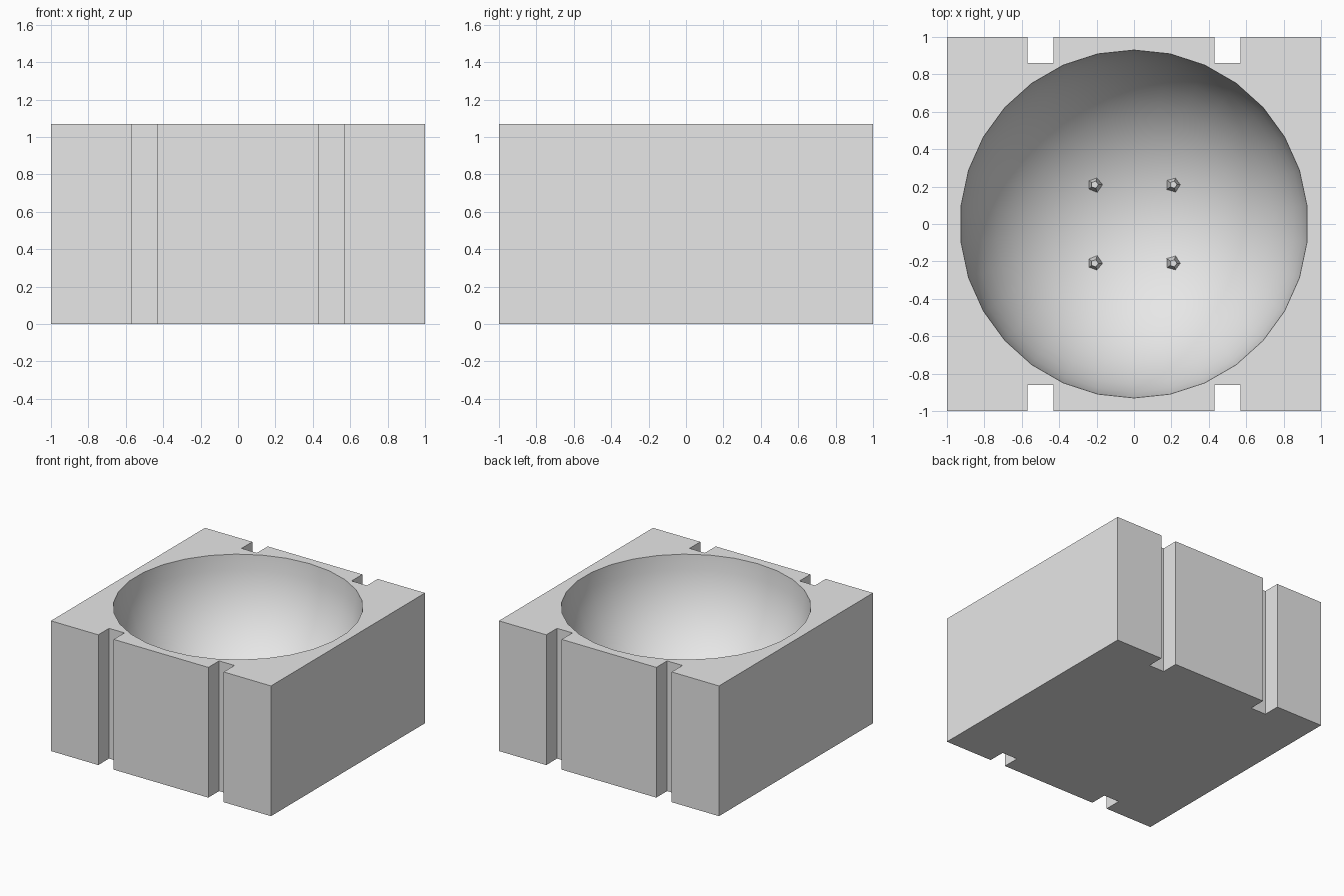
import bpy, bmesh, math

HEIGHT = 1.07
BOWL_R = 0.93
GROOVE_X, GROOVE_W, GROOVE_D = 0.5, 0.14, 0.14

cube = bpy.data.objects.get("Cube")
if cube:
    bpy.data.objects.remove(cube, do_unlink=True)

grey = bpy.data.materials.new("light_grey")
grey.use_nodes = True
grey.diffuse_color = (0.8, 0.8, 0.8, 1)
grey.node_tree.nodes["Principled BSDF"].inputs["Base Color"].default_value = (0.8, 0.8, 0.8, 1)


def add_object(name, bm):
    bmesh.ops.recalc_face_normals(bm, faces=bm.faces)
    mesh = bpy.data.meshes.new(name)
    bm.to_mesh(mesh)
    bm.free()
    mesh.materials.append(grey)
    obj = bpy.data.objects.new(name, mesh)
    bpy.context.collection.objects.link(obj)
    return obj


# Block: one notched outline, extruded upwards
front = [(-1, -1)]
for cx in (-GROOVE_X, GROOVE_X):
    a, b = cx - GROOVE_W / 2, cx + GROOVE_W / 2
    front += [(a, -1), (a, GROOVE_D - 1), (b, GROOVE_D - 1), (b, -1)]
front.append((1, -1))
outline = front + [(-x, -y) for x, y in front]
bm = bmesh.new()
base = bm.faces.new([bm.verts.new((x, y, 0)) for x, y in outline])
top = bmesh.ops.extrude_face_region(bm, geom=[base], use_keep_orig=True)["geom"]
bmesh.ops.translate(bm, vec=(0, 0, HEIGHT),
                    verts=[v for v in top if isinstance(v, bmesh.types.BMVert)])
block = add_object("block", bm)

# Bowl cutter: lower half of a sphere, straight walls above the rim
bm = bmesh.new()
bmesh.ops.create_uvsphere(bm, u_segments=30, v_segments=24, radius=BOWL_R)
for v in bm.verts:
    r = math.hypot(v.co.x, v.co.y)
    if v.co.z > 0.001 and r > 0.001:
        v.co.x *= BOWL_R / r
        v.co.y *= BOWL_R / r
    v.co.z += HEIGHT
cutter = add_object("bowl_cutter", bm)
cutter.hide_render = True

cut = block.modifiers.new("bowl", "BOOLEAN")
cut.operation = "DIFFERENCE"
cut.solver = "EXACT"
cut.object = cutter
bpy.ops.object.select_all(action="DESELECT")
bpy.context.view_layer.objects.active = block
block.select_set(True)
bpy.ops.object.modifier_apply(modifier=cut.name)
bpy.data.objects.remove(cutter, do_unlink=True)
bpy.ops.object.shade_smooth_by_angle(angle=math.radians(30))

# Pegs: four small five-sided tapered studs on the bowl floor
PEG_POS, PEG_LOW, PEG_HIGH = 0.21, 0.15, 0.27
for sx, side in ((1, "left"), (-1, "right")):
    for sy, end in ((-1, "front"), (1, "back")):
        bm = bmesh.new()
        rings = []
        for r, z in ((0.05, PEG_LOW), (0.02, PEG_HIGH)):
            rings.append([bm.verts.new((r * math.cos(i * math.tau / 5),
                                        r * math.sin(i * math.tau / 5), z)) for i in range(5)])
        low, high = rings
        for i in range(5):
            j = (i + 1) % 5
            bm.faces.new((low[i], low[j], high[j], high[i]))
        bm.faces.new(high)
        bm.faces.new(low[::-1])
        peg = add_object(f"peg_{end}_{side}", bm)
        peg.location = (sx * PEG_POS, sy * PEG_POS, 0)
